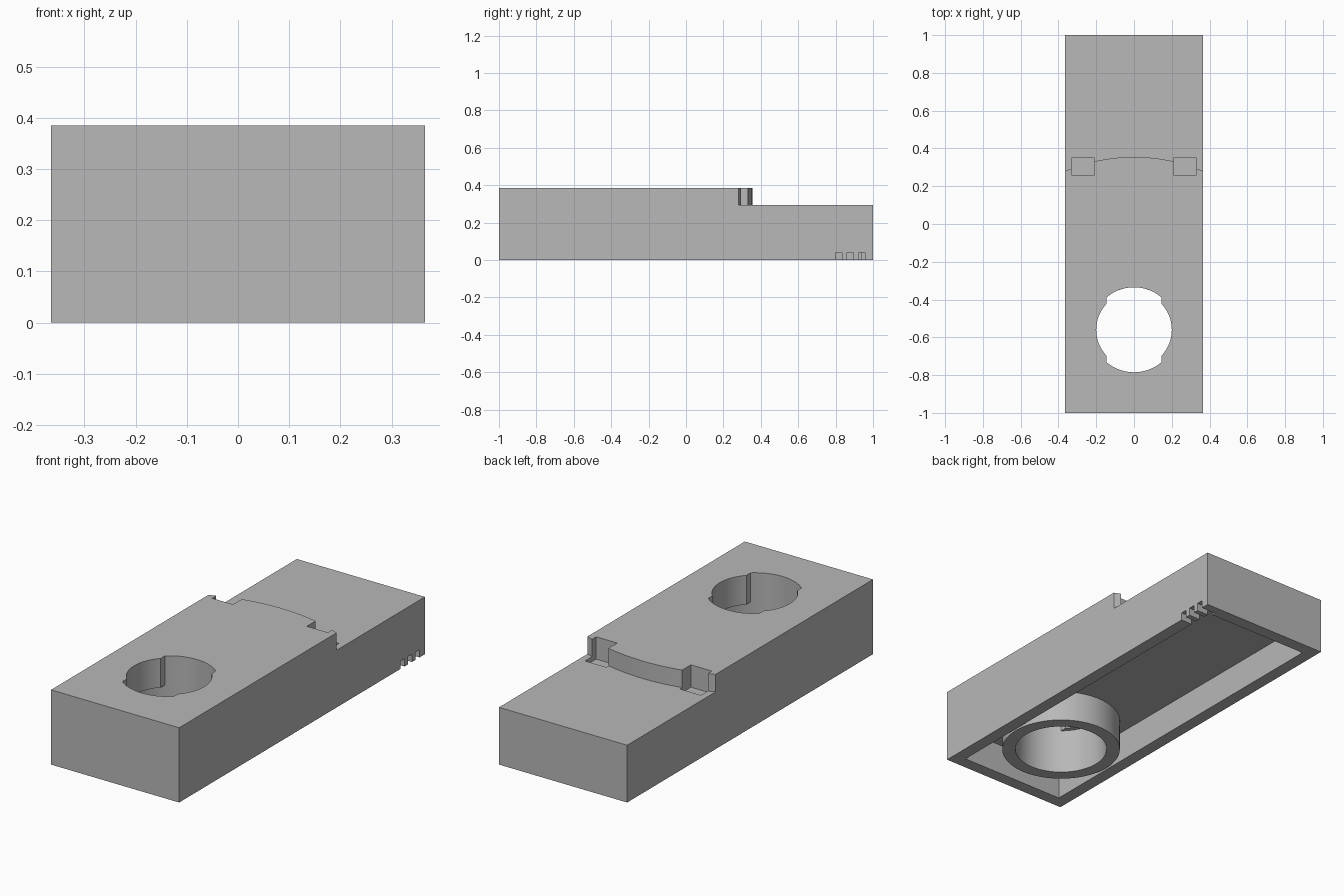
import bpy
import bmesh
from math import acos, cos, sin, pi, sqrt

cube = bpy.data.objects.get("Cube")
if cube:
    bpy.data.objects.remove(cube, do_unlink=True)

W, WALL = 0.365, 0.065           # half width, wall thickness
TOP, STEP, CEILING = 0.385, 0.295, 0.16
HOLE_Y, R_WIDE, R_NARROW, R_TUBE = -0.56, 0.225, 0.20, 0.29
KEY_X, KEY_Z = 0.145, 0.235      # keyway half width, underside of the lugs

grey = bpy.data.materials.new("plain grey")
grey.use_nodes = True
grey.diffuse_color = (0.48, 0.48, 0.48, 1)
grey.node_tree.nodes["Principled BSDF"].inputs["Base Color"].default_value = grey.diffuse_color


def prism(name, outline, z0, z1):
    """Extrude a counter-clockwise xy outline between two heights."""
    bm = bmesh.new()
    face = bm.faces.new([bm.verts.new((x, y, z0)) for x, y in outline])
    side = bmesh.ops.extrude_face_region(bm, geom=[face])
    moved = [v for v in side["geom"] if isinstance(v, bmesh.types.BMVert)]
    bmesh.ops.translate(bm, vec=(0, 0, z1 - z0), verts=moved)
    bmesh.ops.recalc_face_normals(bm, faces=bm.faces)
    mesh = bpy.data.meshes.new(name)
    bm.to_mesh(mesh)
    bm.free()
    obj = bpy.data.objects.new(name, mesh)
    bpy.context.collection.objects.link(obj)
    mesh.materials.append(grey)
    return obj


def rect(x0, x1, y0, y1):
    return [(x0, y0), (x1, y0), (x1, y1), (x0, y1)]


def arc(r, a0, a1, n):
    return [(r * cos(a0 + (a1 - a0) * i / n), HOLE_Y + r * sin(a0 + (a1 - a0) * i / n))
            for i in range(n + 1)]


def circle(r):
    return arc(r, 0, 2 * pi, 96)[:-1]


def combine(target, tool, operation="DIFFERENCE"):
    mod = target.modifiers.new(tool.name, "BOOLEAN")
    mod.operation, mod.solver, mod.object = operation, "EXACT", tool
    bpy.context.view_layer.objects.active = target
    bpy.ops.object.modifier_apply(modifier=mod.name)
    bpy.data.objects.remove(tool, do_unlink=True)


# Outer block
body = prism("housing_body", rect(-W, W, -1, 1), 0, TOP)

# Lower rear deck with a bowed front edge
sag, peak = 0.075, 0.355
R = (W * W + sag * sag) / (2 * sag)
edge_x = W + 0.02
bow = []
for i in range(33):
    x = -edge_x + 2 * edge_x * i / 32
    bow.append((x, peak - R + sqrt(R * R - x * x)))
combine(body, prism("rear_step", bow + [(edge_x, 1.1), (-edge_x, 1.1)], STEP, TOP + 0.1))

# Latch pockets at both ends of the bowed edge
for s in (-1, 1):
    xs = sorted((s * 0.21, s * 0.33))
    combine(body, prism("latch_pocket", rect(*xs, 0.26, 0.35), STEP - 0.025, TOP + 0.1))

# Hollow underside
combine(body, prism("cavity", rect(WALL - W, W - WALL, WALL - 1, 1 - WALL), -0.1, CEILING))

# Tube boss hanging from the ceiling
combine(body, prism("tube", circle(R_TUBE), 0, CEILING + 0.03), "UNION")

# Bore: round below, keyed with two lugs above
combine(body, prism("lower_bore", circle(R_WIDE), -0.1, KEY_Z))
wide, narrow = acos(KEY_X / R_WIDE), acos(KEY_X / R_NARROW)
keyed = (arc(R_WIDE, wide, pi - wide, 24) + arc(R_NARROW, pi - narrow, pi + narrow, 24)
         + arc(R_WIDE, pi + wide, 2 * pi - wide, 24) + arc(R_NARROW, -narrow, narrow, 24))
combine(body, prism("keyed_bore", keyed, KEY_Z - 0.05, TOP + 0.1))

# Three small vents in the lower edge of one side wall
for i in range(3):
    y = 0.80 + 0.061 * i
    combine(body, prism("vent", rect(W - WALL - 0.02, W + 0.1, y, y + 0.034), -0.1, 0.04))

bpy.ops.object.select_all(action="DESELECT")
body.select_set(True)
bpy.context.view_layer.objects.active = body
bpy.ops.object.shade_smooth_by_angle(angle=pi / 6)
